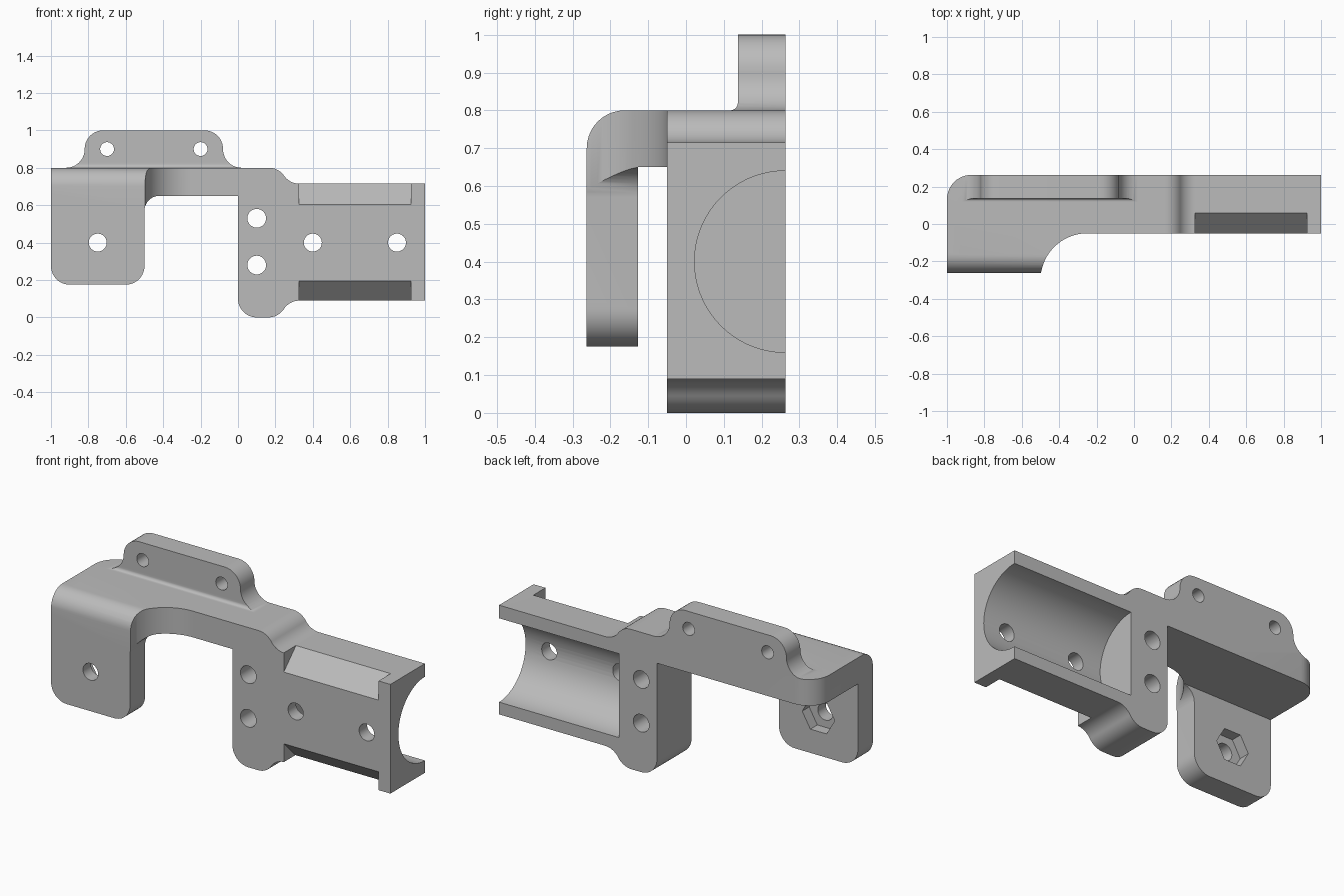
import bpy
import bmesh
import math
from mathutils import Vector

if "Cube" in bpy.data.objects:
    bpy.data.objects.remove(bpy.data.objects["Cube"], do_unlink=True)

BACK, FRONT = 0.2625, -0.2625   # overall depth limits
TOP = 0.8                       # upper face of the arm
MID = 0.4                       # height of the bore axis

grey = bpy.data.materials.new("plain_grey")
grey.use_nodes = True
grey.diffuse_color = (0.5, 0.5, 0.5, 1)
for node in grey.node_tree.nodes:
    if node.type == 'BSDF_PRINCIPLED':
        node.inputs["Base Color"].default_value = (0.5, 0.5, 0.5, 1)


def rounded(corners, steps=10):
    """Outline from (a, b, radius) corners, each replaced by a tangent arc."""
    out = []
    for i, (a, b, r) in enumerate(corners):
        p = Vector((a, b))
        if r == 0:
            out.append(p)
            continue
        u = (Vector(corners[i - 1][:2]) - p).normalized()
        v = (Vector(corners[(i + 1) % len(corners)][:2]) - p).normalized()
        angle = u.angle(v)
        centre = p + (u + v).normalized() * r / math.sin(angle / 2)
        first = p + u * r / math.tan(angle / 2) - centre
        begin = math.atan2(first.y, first.x)
        turn = (math.pi - angle) * (1 if v.x * u.y - v.y * u.x > 0 else -1)
        for k in range(steps + 1):
            t = begin + turn * k / steps
            out.append(centre + Vector((math.cos(t), math.sin(t))) * r)
    return [(round(q.x, 5), round(q.y, 5)) for q in out]


def circle(a, b, r, sides=40):
    turns = [2 * math.pi * k / sides for k in range(sides)]
    return [(a + r * math.cos(t), b + r * math.sin(t)) for t in turns]


def prism(name, outline, axis, low, high):
    """Extrude a flat outline along one axis."""
    place = {'X': lambda a, b, t: (t, a, b),
             'Y': lambda a, b, t: (a, t, b),
             'Z': lambda a, b, t: (a, b, t)}[axis]
    bm = bmesh.new()
    near = [bm.verts.new(place(a, b, low)) for a, b in outline]
    far = [bm.verts.new(place(a, b, high)) for a, b in outline]
    bm.faces.new(near)
    bm.faces.new(far[::-1])
    for i in range(len(near)):
        bm.faces.new((near[i - 1], near[i], far[i], far[i - 1]))
    bmesh.ops.recalc_face_normals(bm, faces=bm.faces)
    mesh = bpy.data.meshes.new(name)
    bm.to_mesh(mesh)
    bm.free()
    obj = bpy.data.objects.new(name, mesh)
    bpy.context.collection.objects.link(obj)
    return obj


def combine(target, tool, operation='DIFFERENCE'):
    mod = target.modifiers.new("shape", 'BOOLEAN')
    mod.operation = operation
    mod.solver = 'EXACT'
    mod.object = tool
    bpy.context.view_layer.objects.active = target
    bpy.ops.object.modifier_apply(modifier=mod.name)
    bpy.data.objects.remove(tool, do_unlink=True)


# Front outline: hanging plate, arm, clamp block and upper tab
front = rounded([
    (-1, 0.175, 0.1), (-0.5, 0.175, 0.1), (-0.5, 0.65, 0.08), (0, 0.65, 0),
    (0, 0, 0.1), (0.215, 0, 0.1), (0.276, 0.09, 0.1), (1, 0.09, 0),
    (1, 0.715, 0), (0.276, 0.715, 0.098), (0.217, TOP, 0.098),
    (-0.08, TOP, 0.099), (-0.08, 1, 0.099), (-0.82, 1, 0.099),
    (-0.82, TOP, 0.099), (-1, TOP, 0)])
bracket = prism("mounting_bracket", front, 'Y', -0.4, 0.4)
bracket.data.materials.append(grey)

# Plan outline: curved inner corner of the arm, rounded back corner
plan = rounded([
    (-1, FRONT, 0), (-0.4972, FRONT, 0), (-0.49, -0.2300, 0)][:2], 1)
sweep = rounded([(-0.5, -0.4, 0), (-0.5, -0.05, 0.25), (1.1, -0.05, 0)], 24)
plan += [q for q in sweep if q[1] > FRONT]
plan += rounded([(1.1, BACK, 0), (-1, BACK, 0.13), (-1, FRONT, 0)])[:-1]
combine(bracket, prism("plan_tool", plan, 'Z', -0.2, 1.2), 'INTERSECT')

# Side outline: rounded front bend, thin tab with a small root fillet
side = rounded([
    (-0.4, -0.2, 0), (0.4, -0.2, 0), (0.4, 1.2, 0), (0.137, 1.2, 0),
    (0.137, TOP, 0.02), (FRONT, TOP, 0.1), (FRONT, 0.3, 0), (-0.4, 0.3, 0)])
combine(bracket, prism("side_tool", side, 'X', -1.2, 1.2), 'INTERSECT')

# Space behind the hanging plate
space = [(-0.127, -0.1), (0.4, -0.1), (0.4, 0.65), (-0.127, 0.65)]
combine(bracket, prism("space_tool", space, 'X', -1.2, -0.3))

# Half-round bore in the clamp block
combine(bracket, prism("bore_tool", circle(BACK, MID, 0.24, 72), 'X', 0.24, 1.2))

# Sloped recesses along the upper and lower front edges
slope = [(-0.15, 0.505), (0.16, 0.815), (-0.15, 0.815)]
for points in (slope, [(y, 2 * MID - z) for y, z in slope]):
    combine(bracket, prism("recess_tool", points, 'X', 0.325, 0.925))

# Screw holes
for x, z, r in ((-0.75, MID, 0.048), (0.4, MID, 0.048), (0.85, MID, 0.048),
                (0.1, 0.53, 0.05), (0.1, 0.28, 0.05),
                (-0.7, 0.9, 0.037), (-0.2, 0.9, 0.037)):
    combine(bracket, prism("hole_tool", circle(x, z, r), 'Y', -0.5, 0.5))

# Six-sided nut pocket in the rear of the hanging plate
pocket = circle(-0.75, MID, 0.103, 6)
combine(bracket, prism("pocket_tool", pocket, 'Y', -0.19, 0))

# Smooth curves, keep hard edges
bpy.ops.object.select_all(action='DESELECT')
bracket.select_set(True)
bpy.context.view_layer.objects.active = bracket
bpy.ops.object.shade_smooth_by_angle(angle=math.radians(28))
